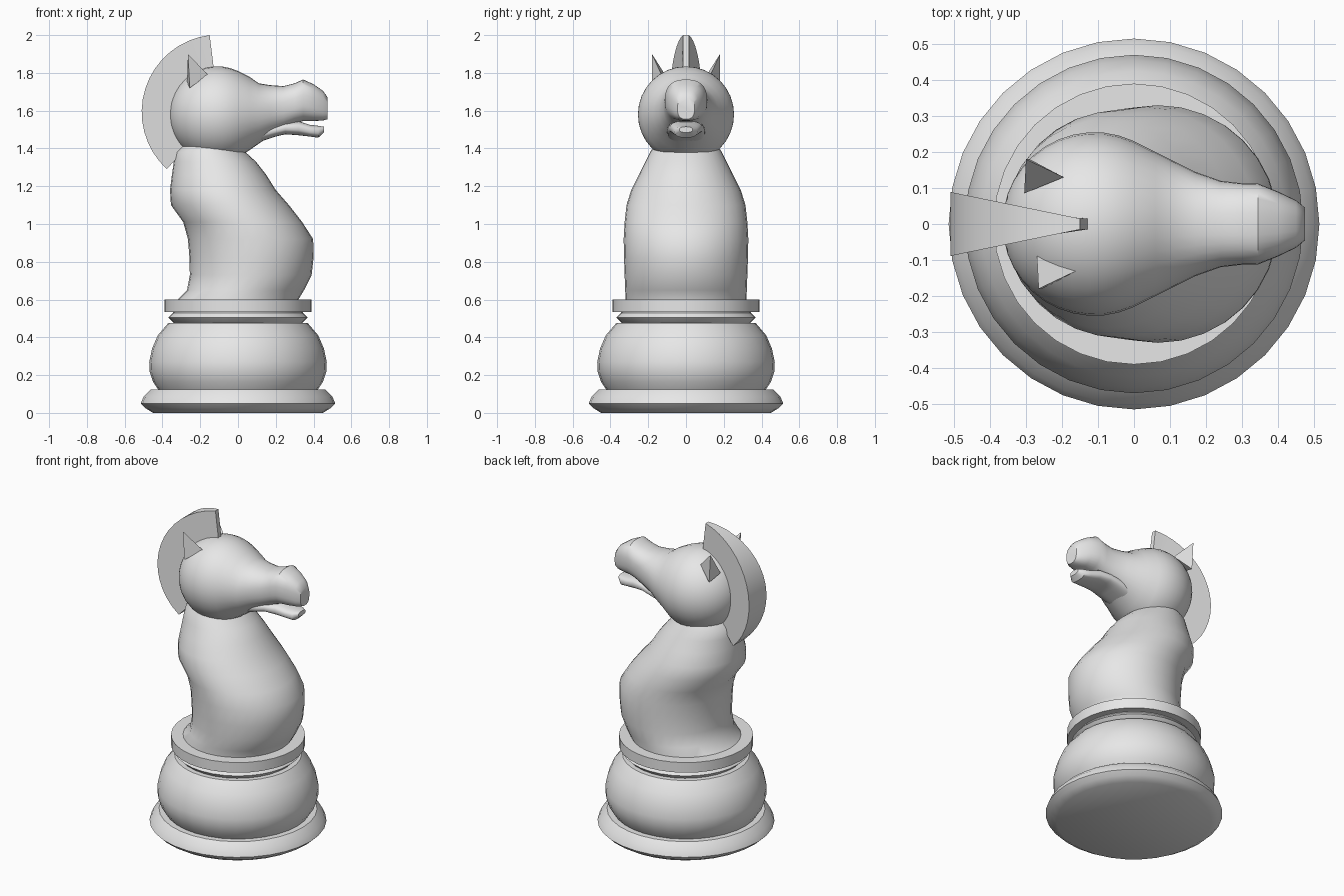
import bpy, bmesh, math
from math import sin, cos, pi, radians
from mathutils import Vector

old = bpy.data.objects.get("Cube")
if old:
    bpy.data.objects.remove(old, do_unlink=True)

GREY = (0.8, 0.8, 0.8, 1)
grey = bpy.data.materials.new("pale grey")
grey.use_nodes = True
grey.diffuse_color = GREY
grey.node_tree.nodes["Principled BSDF"].inputs["Base Color"].default_value = GREY


def finish(name, bm, angle=30):
    """Turn a bmesh into a shaded object."""
    bmesh.ops.recalc_face_normals(bm, faces=bm.faces)
    mesh = bpy.data.meshes.new(name)
    bm.to_mesh(mesh)
    bm.free()
    mesh.materials.append(grey)
    ob = bpy.data.objects.new(name, mesh)
    bpy.context.collection.objects.link(ob)
    bpy.ops.object.select_all(action="DESELECT")
    ob.select_set(True)
    bpy.context.view_layer.objects.active = ob
    bpy.ops.object.shade_smooth_by_angle(angle=radians(angle))
    return ob


def loft(name, rings, angle=30):
    """Skin a row of closed rings and cap both ends."""
    bm = bmesh.new()
    loops = [[bm.verts.new(p) for p in ring] for ring in rings]
    n = len(loops[0])
    for a, b in zip(loops, loops[1:]):
        for i in range(n):
            j = (i + 1) % n
            bm.faces.new((a[i], a[j], b[j], b[i]))
    bm.faces.new(loops[0])
    bm.faces.new(loops[-1])
    return finish(name, bm, angle)


def oval(rx, ry, n=32, power=2.0):
    """Rounded outline; a higher power makes it boxier."""
    for i in range(n):
        c, s = cos(2 * pi * i / n), sin(2 * pi * i / n)
        yield (math.copysign(abs(c) ** (2 / power), c) * rx,
               math.copysign(abs(s) ** (2 / power), s) * ry)


def flat_ring(z, x0, x1, hy):
    return [((x0 + x1) / 2 + u, v, z) for u, v in oval((x1 - x0) / 2, hy)]


def upright_ring(x, top, bottom, hy, power=2.0):
    return [(x, u, (top + bottom) / 2 + v)
            for u, v in oval(hy, (top - bottom) / 2, 32, power)]


# Turned base: plinth, bulb, bead and collar
turned = {
    "plinth": [(0.45, 0), (0.49, 0.025), (0.515, 0.05), (0.5, 0.085), (0.46, 0.125)],
    "bulb": [(0.42, 0.12), (0.45, 0.165), (0.468, 0.22), (0.47, 0.27),
             (0.455, 0.34), (0.425, 0.41), (0.37, 0.475)],
    "bead": [(0.33, 0.47), (0.345, 0.48), (0.37, 0.505), (0.345, 0.53), (0.345, 0.54)],
    "collar": [(0.39, 0.535), (0.39, 0.6)],
}
for part, profile in turned.items():
    loft(part, [flat_ring(z, -r, r, r) for r, z in profile], 40)

# Chest and neck: height, back, front, half width
body = [(0.59, -0.32, 0.32, 0.32), (0.6, -0.32, 0.32, 0.32),
        (0.65, -0.27, 0.35, 0.322), (0.73, -0.255, 0.39, 0.325),
        (0.82, -0.257, 0.4, 0.328), (0.92, -0.265, 0.398, 0.33),
        (1.01, -0.29, 0.34, 0.325), (1.1, -0.355, 0.27, 0.315),
        (1.18, -0.36, 0.2, 0.29), (1.26, -0.35, 0.15, 0.25),
        (1.33, -0.34, 0.095, 0.215), (1.38, -0.33, 0.04, 0.19),
        (1.42, -0.29, 0.0, 0.165)]
loft("neck", [flat_ring(*s) for s in body], 35)

# Head: round skull running into the upper muzzle
CX, CZ, R = -0.11, 1.58, 0.255
rings = []
for i in range(1, 13):
    a = pi - i * radians(9.6)
    r = R * sin(a)
    rings.append(upright_ring(CX + R * cos(a), CZ + r, CZ - r, r))
muzzle = [(0.06, 1.78, 1.39, 0.2, 2), (0.11, 1.745, 1.425, 0.175, 2.1),
          (0.17, 1.735, 1.465, 0.145, 2.2), (0.24, 1.73, 1.5, 0.12, 2.4),
          (0.3, 1.745, 1.53, 0.113, 2.5), (0.345, 1.765, 1.545, 0.112, 2.5),
          (0.4, 1.74, 1.545, 0.09, 2.6), (0.45, 1.705, 1.548, 0.066, 2.7),
          (0.475, 1.67, 1.555, 0.045, 2.7)]
rings += [upright_ring(*s) for s in muzzle]
loft("head", rings, 40)

# Lower jaw with a lip, leaving the mouth open
jaw = [(0.1, 1.52, 1.43, 0.1), (0.2, 1.53, 1.463, 0.1), (0.25, 1.54, 1.475, 0.095),
       (0.32, 1.545, 1.47, 0.085), (0.38, 1.525, 1.463, 0.07),
       (0.425, 1.52, 1.457, 0.06), (0.455, 1.515, 1.485, 0.035)]
loft("lower_jaw", [upright_ring(*s, 2.6) for s in jaw], 40)

# Ears: pointed shells on each side of the skull
for side, name, dx in ((-1, "right_ear", 0), (1, "left_ear", -0.035)):
    bm = bmesh.new()
    shape = [(-0.265, 0.18, 1.9), (-0.16, 0.13, 1.79), (-0.27, 0.085, 1.75), (-0.255, 0.18, 1.72)]
    tip, *foot = [bm.verts.new((x + dx, y * side, z)) for x, y, z in shape]
    for i in range(3):
        bm.faces.new((tip, foot[i], foot[(i + 1) % 3]))
    bm.faces.new(foot)
    finish(name, bm, 20)

# Mane: curved crest, thickest at the back
rings = []
for i in range(17):
    a = radians(97 + i * 130.5 / 16)
    ring = []
    for r, side in ((0.24, -1), (0.41, -1), (0.41, 1), (0.24, 1)):
        x = -0.1 + r * cos(a)
        half = 0.015 + max(0, -0.15 - x) * 0.205
        ring.append((x, side * half, 1.593 + r * sin(a)))
    rings.append(ring)
loft("mane", rings, 30)
